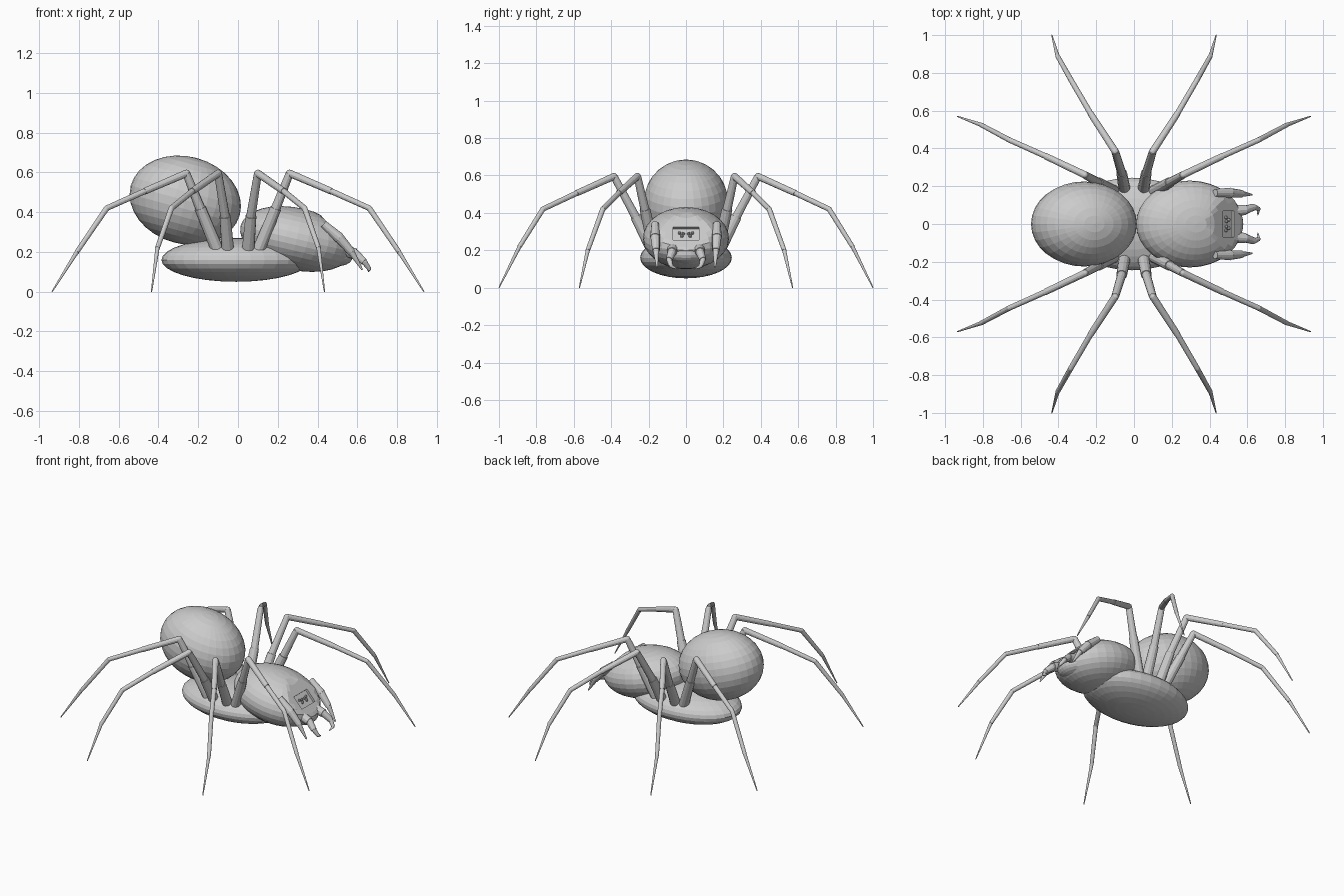
import bpy, bmesh
from math import radians
from mathutils import Matrix, Vector

cube = bpy.data.objects.get("Cube")
if cube:
    bpy.data.objects.remove(cube)

grey = bpy.data.materials.new("plain grey")
grey.use_nodes = True
grey.diffuse_color = (0.6, 0.6, 0.6, 1)
grey.node_tree.nodes["Principled BSDF"].inputs["Base Color"].default_value = (0.6, 0.6, 0.6, 1)


def finish(name, bm):
    mesh = bpy.data.meshes.new(name)
    bm.to_mesh(mesh)
    bm.free()
    mesh.materials.append(grey)
    obj = bpy.data.objects.new(name, mesh)
    bpy.context.collection.objects.link(obj)
    return obj


def add_ball(bm, centre, radii, pitch=0, segments=32):
    matrix = (Matrix.Translation(centre) @ Matrix.Rotation(radians(pitch), 4, 'Y')
              @ Matrix.Diagonal((*radii, 1)))
    return bmesh.ops.create_uvsphere(bm, u_segments=segments, v_segments=segments // 2,
                                     radius=1, matrix=matrix)["verts"]


def ball(name, *args, **kwargs):
    bm = bmesh.new()
    add_ball(bm, *args, **kwargs)
    return finish(name, bm)


def add_rod(bm, start, end, r1, r2, sides=12):
    a, b = Vector(start), Vector(end)
    d = b - a
    matrix = Matrix.Translation((a + b) / 2) @ d.to_track_quat('Z', 'Y').to_matrix().to_4x4()
    bmesh.ops.create_cone(bm, cap_ends=True, segments=sides, radius1=r1, radius2=r2,
                          depth=d.length, matrix=matrix)


def limb(name, points, radii, sx=1, sy=1):
    """Chain of tapered rods; radii holds a start and end radius per rod."""
    pts = [Vector((x * sx, y * sy, z)) for x, y, z in points]
    bm = bmesh.new()
    for a, b, (r1, r2) in zip(pts, pts[1:], radii):
        add_rod(bm, a, b, r1, r2)
    for p, (r1, _) in zip(pts[1:-1], radii[1:]):
        add_ball(bm, p, (r1, r1, r1), segments=12)
    return finish(name, bm)


# Body masses
ball("abdomen", (-0.265, 0, 0.46), (0.284, 0.225, 0.22), pitch=15)
ball("underbody", (-0.01, 0, 0.16), (0.375, 0.245, 0.11))

# Head shell with a flattened sloping face
bm = bmesh.new()
slope = Vector((0.75, 0, 0.66)).normalized()
face_point = Vector((0.5, 0, 0.29))
for v in add_ball(bm, (0.295, 0, 0.265), (0.29, 0.23, 0.156), pitch=13):
    over = (v.co - face_point).dot(slope)
    if over > 0:
        v.co -= slope * over
head = finish("head_shell", bm)

# Shallow eye recess cut in the face
tilt = slope.to_track_quat('Z', 'Y').to_matrix().to_4x4()
bm = bmesh.new()
bmesh.ops.create_cube(bm, size=1, matrix=Matrix.Translation(face_point) @ tilt
                      @ Matrix.Diagonal((0.14, 0.09, 0.03, 1)))
cutter = finish("recess_cutter", bm)
cutter.hide_render = True
cut = head.modifiers.new("recess", 'BOOLEAN')
cut.operation = 'DIFFERENCE'
cut.solver = 'EXACT'
cut.object = cutter
bpy.context.view_layer.objects.active = head
bpy.ops.object.modifier_apply(modifier=cut.name)
bpy.data.objects.remove(cutter)

ball("jaw", (0.49, 0, 0.19), (0.09, 0.11, 0.06), pitch=10, segments=24)

# Eye clusters
along = Vector((-slope.z, 0, slope.x))
bm = bmesh.new()
for side in (-1, 1):
    for y, up in ((0.014, 0.006), (0.034, 0.01), (0.022, -0.012)):
        add_ball(bm, face_point - slope * 0.008 + along * up + Vector((0, side * y, 0)),
                 (0.009, 0.009, 0.009), segments=8)
finish("eyes", bm)

# Legs: stepped femur, stepped shin and tapering foot
leg_radii = [(0.032, 0.028), (0.024, 0.02), (0.019, 0.017), (0.015, 0.014),
             (0.014, 0.012), (0.011, 0.003)]
outer_leg = [(0.10, 0.17, 0.2), (0.19, 0.22, 0.42), (0.26, 0.26, 0.595),
             (0.47, 0.36, 0.505), (0.66, 0.445, 0.42), (0.81, 0.525, 0.2), (0.935, 0.57, 0)]
inner_leg = [(0.05, 0.18, 0.2), (0.065, 0.27, 0.38), (0.10, 0.385, 0.595),
             (0.23, 0.585, 0.505), (0.335, 0.765, 0.42), (0.405, 0.89, 0.22), (0.435, 1.0, 0)]
for sx, side in ((1, "left"), (-1, "right")):
    for sy, end in ((-1, "front"), (1, "back")):
        limb(f"{end}_{side}_outer_leg", outer_leg, leg_radii, sx, sy)
        limb(f"{end}_{side}_inner_leg", inner_leg, leg_radii, sx, sy)

# Feelers and curled fangs on both sides of the mouth
feeler = [(0.43, 0.165, 0.34), (0.51, 0.165, 0.27), (0.57, 0.16, 0.2), (0.625, 0.155, 0.11)]
fang = [(0.53, 0.07, 0.21), (0.59, 0.075, 0.19), (0.635, 0.09, 0.15),
        (0.66, 0.08, 0.115), (0.655, 0.045, 0.1)]
for sy, end in ((-1, "front"), (1, "back")):
    limb(f"{end}_feeler", feeler, [(0.02, 0.027), (0.025, 0.02), (0.017, 0.004)], 1, sy)
    limb(f"{end}_fang", fang, [(0.03, 0.027), (0.023, 0.018), (0.015, 0.011), (0.01, 0.002)], 1, sy)
